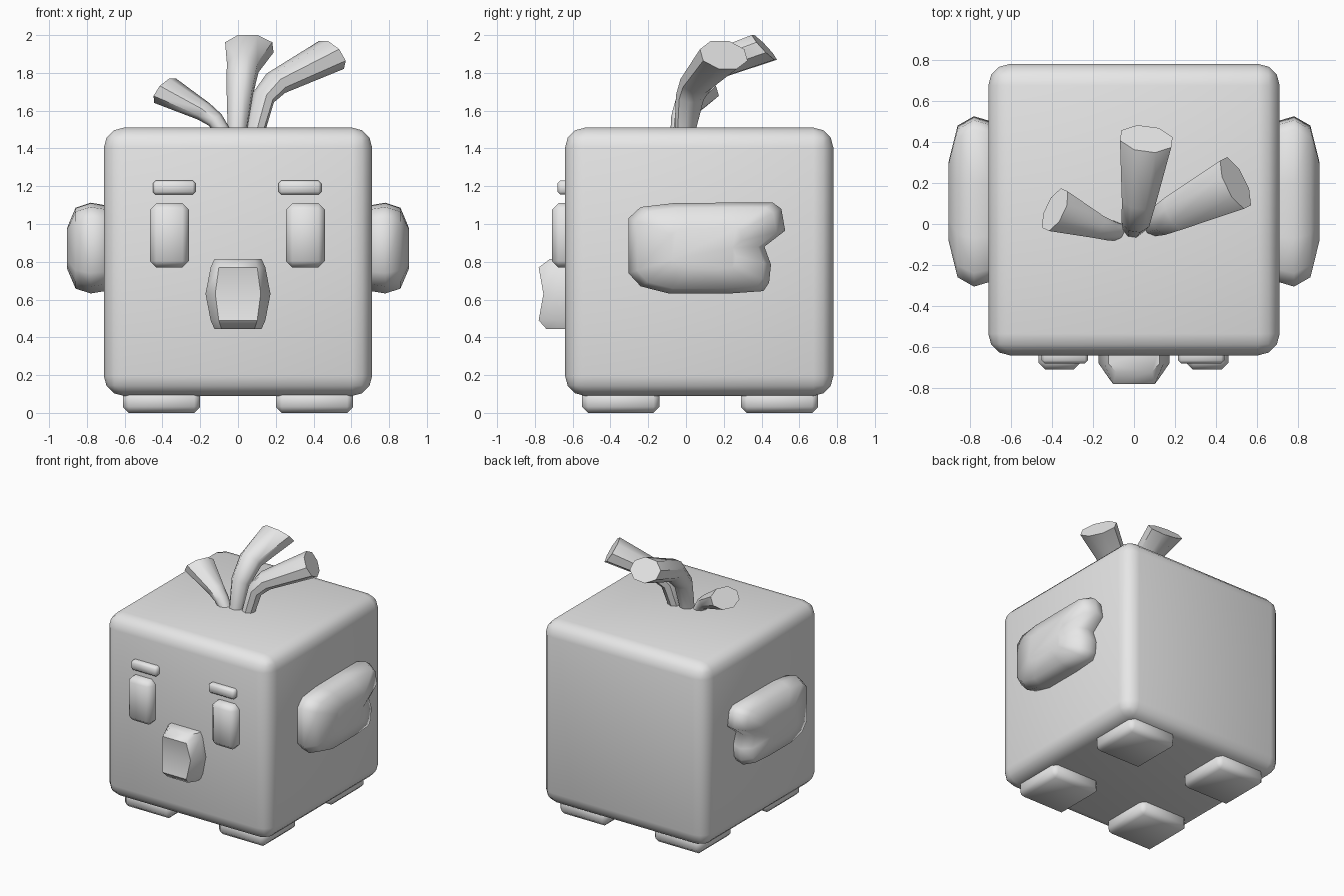
import bpy
import bmesh
from math import cos, sin, pi, radians
from mathutils import Vector

if "Cube" in bpy.data.objects:
    bpy.data.objects.remove(bpy.data.objects["Cube"])

grey = bpy.data.materials.new("plain_grey")
grey.use_nodes = True
grey.diffuse_color = (0.8, 0.8, 0.8, 1)
grey.node_tree.nodes["Principled BSDF"].inputs["Base Color"].default_value = (0.8, 0.8, 0.8, 1)


def finish(name, bm, angle=50):
    bmesh.ops.recalc_face_normals(bm, faces=bm.faces)
    mesh = bpy.data.meshes.new(name)
    bm.to_mesh(mesh)
    bm.free()
    mesh.materials.append(grey)
    obj = bpy.data.objects.new(name, mesh)
    bpy.context.collection.objects.link(obj)
    bpy.ops.object.select_all(action="DESELECT")
    obj.select_set(True)
    bpy.context.view_layer.objects.active = obj
    bpy.ops.object.shade_smooth_by_angle(angle=radians(angle))
    return obj


def box(name, low, high, bevel, segments=1):
    """Rounded box between two corners."""
    low, high = Vector(low), Vector(high)
    bm = bmesh.new()
    bmesh.ops.create_cube(bm, size=1)
    for v in bm.verts:
        v.co = (low + high) / 2 + v.co * (high - low)
    bmesh.ops.bevel(bm, geom=bm.edges[:], offset=bevel, segments=segments,
                    profile=0.5, affect="EDGES")
    return finish(name, bm)


def loft(name, rings, angle=50):
    """Closed skin through rings of equal point count."""
    bm = bmesh.new()
    loops = [[bm.verts.new(p) for p in ring] for ring in rings]
    n = len(loops[0])
    for a, b in zip(loops, loops[1:]):
        for i in range(n):
            j = (i + 1) % n
            bm.faces.new((a[i], a[j], b[j], b[i]))
    bm.faces.new(loops[0])
    bm.faces.new(loops[-1])
    return finish(name, bm, angle)


def tuft(name, path, radii, tip_dir, sides=8):
    """Flaring tube along a bent path; each radius is (sideways, upright)."""
    points = [Vector(p) for p in path]
    tip = Vector(tip_dir).normalized()
    across = tip.cross(Vector((0, 0, 1))).normalized()
    rings = []
    for i, p in enumerate(points):
        if i == len(points) - 1:
            along = tip
        elif i == 0:
            along = (points[1] - p).normalized()
        else:
            along = ((p - points[i - 1]).normalized()
                     + (points[i + 1] - p).normalized()).normalized()
        up = across.cross(along).normalized()
        side = along.cross(up)
        w, h = radii[i]
        turns = [2 * pi * (k + 0.5) / sides for k in range(sides)]
        rings.append([p + side * w * 1.05 * cos(t) + up * h * 1.05 * sin(t) for t in turns])
    return loft(name, rings)


# Body
box("body", (-0.71, -0.64, 0.09), (0.71, 0.78, 1.51), 0.105, 3)

for side, s in (("left", 1), ("right", -1)):
    # Feet
    for place, y in (("front", -0.345), ("back", 0.495)):
        x = s * 0.405
        box(f"{place}_{side}_foot", (x - 0.205, y - 0.205, 0),
            (x + 0.205, y + 0.205, 0.13), 0.032)

    # Eyes and brows
    x = s * 0.36 - 0.003
    box(f"{side}_eye", (x - 0.103, -0.71, 0.77), (x + 0.103, -0.57, 1.11), 0.034)
    x = s * 0.333 - 0.005
    box(f"{side}_brow", (x - 0.113, -0.68, 1.155), (x + 0.113, -0.6, 1.23), 0.015)

    # Wings: notched outline, shrinking outward
    outline = [(-0.305, 1.03), (-0.24, 1.09), (-0.07, 1.11), (0.2, 1.113), (0.46, 1.113),
               (0.505, 1.08), (0.525, 0.965), (0.415, 0.88), (0.45, 0.785), (0.44, 0.69),
               (0.41, 0.645), (0.23, 0.632), (-0.09, 0.632), (-0.24, 0.67), (-0.305, 0.74)]
    levels = [(0.64, 0.85), (0.71, 0.95), (0.78, 1), (0.86, 0.89), (0.905, 0.45)]
    loft(f"{side}_wing", [[(s * x, 0.11 + (y - 0.11) * k, 0.87 + (z - 0.87) * k)
                           for y, z in outline] for x, k in levels], 70)

# Beak: rings stacked in height, waisted at the front
beak = [(0.445, 0.125, -0.74), (0.49, 0.145, -0.78), (0.63, 0.172, -0.755),
        (0.77, 0.145, -0.78), (0.815, 0.125, -0.72)]
loft("beak", [[(-w, -0.6, z), (-w, -0.68, z), (-0.7 * w, f, z),
               (0.7 * w, f, z), (w, -0.68, z), (w, -0.6, z)] for z, w, f in beak])

# Head tufts
tuft("middle_tuft",
     [(-0.005, -0.02, 1.46), (0.01, 0.02, 1.7), (0.025, 0.12, 1.83), (0.06, 0.415, 1.935)],
     [(0.048, 0.05), (0.07, 0.065), (0.085, 0.08), (0.13, 0.092)], (0.1, 0.73, 0.68))
tuft("left_tuft",
     [(0.085, -0.01, 1.46), (0.135, 0.02, 1.67), (0.2, 0.055, 1.745), (0.495, 0.2, 1.895)],
     [(0.05, 0.045), (0.075, 0.055), (0.09, 0.065), (0.135, 0.09)], (0.85, 0.42, 0.6))
tuft("right_tuft",
     [(-0.06, -0.04, 1.46), (-0.12, -0.03, 1.55), (-0.18, -0.01, 1.595), (-0.385, 0.07, 1.705)],
     [(0.04, 0.035), (0.05, 0.042), (0.06, 0.05), (0.11, 0.08)], (-0.8, 0.38, 0.6))
